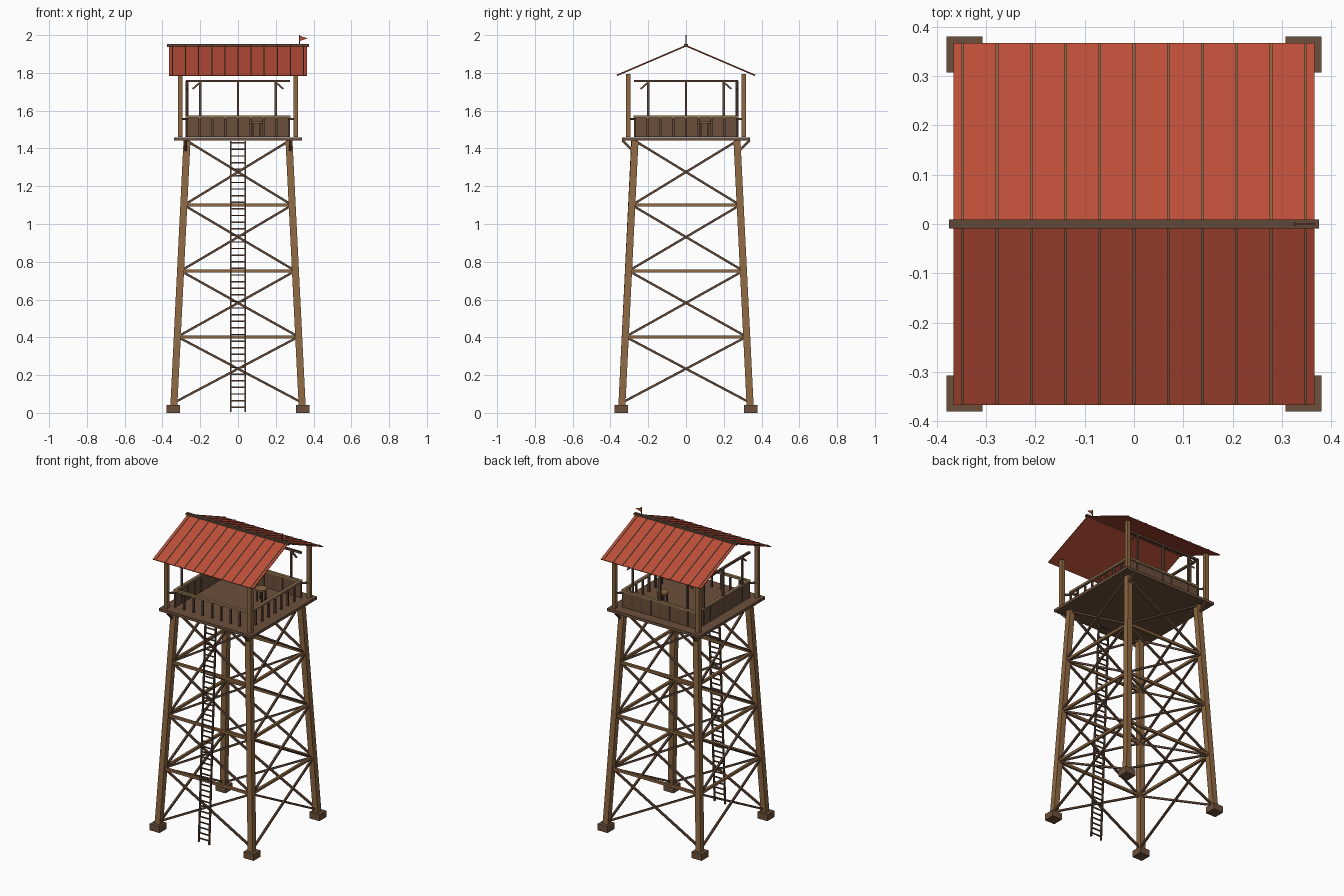
import bpy
import bmesh
from mathutils import Vector, Matrix

cube = bpy.data.objects.get("Cube")
if cube:
    bpy.data.objects.remove(cube, do_unlink=True)


def material(name, rgb):
    m = bpy.data.materials.new(name)
    m.use_nodes = True
    m.diffuse_color = (*rgb, 1)
    bsdf = m.node_tree.nodes["Principled BSDF"]
    bsdf.inputs["Base Color"].default_value = (*rgb, 1)
    bsdf.inputs["Roughness"].default_value = 0.9
    return m


WOOD = material("warm wood", (0.27, 0.14, 0.055))
DARK = material("dark timber", (0.12, 0.065, 0.04))
PLANK = material("plank brown", (0.15, 0.08, 0.045))
RAIL = material("pale rail wood", (0.30, 0.19, 0.09))
RED = material("roof red", (0.50, 0.075, 0.04))
BATTEN = material("batten brown", (0.25, 0.12, 0.065))


def make(name, bm, mat):
    bmesh.ops.recalc_face_normals(bm, faces=bm.faces)
    mesh = bpy.data.meshes.new(name)
    bm.to_mesh(mesh)
    bm.free()
    mesh.materials.append(mat)
    obj = bpy.data.objects.new(name, mesh)
    bpy.context.collection.objects.link(obj)
    return obj


def beam(bm, a, b, w, h=None):
    """Rectangular timber from a to b, w wide and h deep."""
    a, b = Vector(a), Vector(b)
    d = (b - a).normalized()
    ref = Vector((0, 1, 0)) if abs(d.z) > 0.9 else Vector((0, 0, 1))
    side = ref.cross(d).normalized()
    rot = Matrix((side, d.cross(side), d)).transposed().to_4x4()
    size = Matrix.Diagonal((w, h or w, (b - a).length, 1))
    bmesh.ops.create_cube(bm, size=1, matrix=Matrix.Translation((a + b) / 2) @ rot @ size)


def beams(name, mat, items):
    bm = bmesh.new()
    for item in items:
        beam(bm, *item)
    return make(name, bm, mat)


def box(bm, centre, size):
    bmesh.ops.create_cube(bm, size=1, matrix=Matrix.Translation(centre) @ Matrix.Diagonal((*size, 1)))


def on_side(k, u, out, z):
    """Point on side k: 0 front, 1 right, 2 back, 3 left."""
    return Matrix.Rotation(k * 1.5707963, 3, 'Z') @ Vector((u, -out, z))


def spread(z):
    """Half distance between the leaning legs at height z."""
    return 0.34 - 0.07 * z / 1.44


CORNERS = [(sx, sy) for sx in (-1, 1) for sy in (-1, 1)]
SIDES = range(4)
LEVELS = [0.055, 0.403, 0.752, 1.10, 1.44]
DECK = 1.46
R = 0.27

# Footings and leaning legs
bm = bmesh.new()
for sx, sy in CORNERS:
    box(bm, (sx * 0.343, sy * 0.343, 0.021), (0.073, 0.073, 0.042))
make("footings", bm, PLANK)
beams("legs", WOOD, [((sx * spread(0), sy * spread(0), 0.03),
                      (sx * spread(1.44), sy * spread(1.44), 1.44), 0.037)
                     for sx, sy in CORNERS])

# Level girts and cross braces on all four sides
beams("girts", WOOD, [(on_side(k, -spread(z), spread(z), z), on_side(k, spread(z), spread(z), z), 0.016)
                      for k in SIDES for z in LEVELS[1:4]])
braces = []
for k in SIDES:
    for lo, hi in zip(LEVELS, LEVELS[1:]):
        for s in (-1, 1):
            out = 0.006 * s
            braces.append((on_side(k, -s * spread(lo), spread(lo) + out, lo),
                           on_side(k, s * spread(hi), spread(hi) + out, hi), 0.012))
beams("cross_braces", DARK, braces)

# Ladder leaning along the front
def ladder_point(x, z):
    return (x, -spread(z) - 0.014, z)

beams("ladder_stiles", DARK, [(ladder_point(s * 0.038, 0.005), ladder_point(s * 0.038, 1.44), 0.008, 0.012)
                              for s in (-1, 1)])
beams("ladder_rungs", DARK, [(ladder_point(-0.038, 0.03 + i * 0.035), ladder_point(0.038, 0.03 + i * 0.035), 0.007)
                             for i in range(41)])

# Platform and its brackets
bm = bmesh.new()
box(bm, (0, 0, 1.45), (0.68, 0.68, 0.018))
make("platform", bm, PLANK)
beams("platform_brackets", DARK, [((sx * 0.277, sy * 0.272, 1.378), (sx * 0.277, sy * 0.337, 1.443), 0.014)
                                  for sx, sy in CORNERS])

# Roof posts at the platform corners
beams("roof_posts", WOOD, [((sx * 0.306, sy * 0.306, DECK), (sx * 0.306, sy * 0.306, 1.795), 0.025)
                           for sx, sy in CORNERS])

# Railing on all sides, with ties to the roof posts
beams("top_rails", RAIL, [(on_side(k, -R - 0.006, R, 1.569), on_side(k, R + 0.006, R, 1.569), 0.018, 0.013)
                          for k in SIDES])
beams("balusters", DARK, [(on_side(k, (i / 4 - 1) * R, R, DECK), on_side(k, (i / 4 - 1) * R, R, 1.564), 0.011)
                          for k in SIDES for i in range(9)])
beams("rail_ties", DARK, [((sx * R, sy * R, 1.555), (sx * 0.3, sy * 0.3, 1.555), 0.01)
                          for sx, sy in CORNERS])

# Solid half walls on the back and the right-hand side
beams("half_walls", PLANK, [(on_side(k, -R, R, 1.51), on_side(k, R, R, 1.51), 0.006, 0.1)
                            for k in (2, 3)])

# Open window frames above the half walls
frame = [((-R, R, DECK), (-R, R, 1.757), 0.014)]
for k in (2, 3):
    frame.append((on_side(k, -R - 0.005, R, 1.757), on_side(k, R + 0.005, R, 1.757), 0.013))
    for u in (-0.2, 0, 0.2):
        frame.append((on_side(k, u, R, DECK), on_side(k, u, R, 1.757), 0.012))
    for s in (-1, 1):
        frame.append((on_side(k, s * 0.2, R, 1.75), on_side(k, s * 0.24, R, 1.715), 0.009))
beams("window_frames", DARK, frame)

# Small round lookout table
bm = bmesh.new()
bmesh.ops.create_cone(bm, cap_ends=True, segments=12, radius1=0.036, radius2=0.036, depth=0.012,
                      matrix=Matrix.Translation((0.1, 0.1, 1.537)))
make("table_top", bm, WOOD)
beams("table_legs", DARK, [((0.1 + sx * 0.018, 0.1 + sy * 0.018, DECK),
                            (0.1 + sx * 0.018, 0.1 + sy * 0.018, 1.532), 0.008) for sx, sy in CORNERS])

# Gable roof sheets, battens and ridge
EAVE, EAVE_Z, RIDGE_Z = 0.366, 1.785, 1.942
beams("roof_sheets", RED, [((0, 0, RIDGE_Z), (0, s * EAVE, EAVE_Z), 0.732, 0.005) for s in (-1, 1)])
beams("roof_battens", BATTEN, [((x * 0.0694, 0, RIDGE_Z + 0.003), (x * 0.0694, s * EAVE, EAVE_Z + 0.003), 0.006, 0.006)
                               for s in (-1, 1) for x in range(-5, 6)])
beams("ridge_beam", DARK, [((-0.375, 0, 1.945), (0.375, 0, 1.945), 0.019, 0.014)])

# Pennant on the ridge
beams("flag_pole", DARK, [((0.325, 0, 1.945), (0.325, 0, 2.0), 0.006)])
bm = bmesh.new()
tri = [bm.verts.new(p) for p in ((0.325, -0.001, 1.997), (0.325, -0.001, 1.968), (0.368, -0.001, 1.983))]
face = bm.faces.new(tri)
top = bmesh.ops.extrude_face_region(bm, geom=[face])
for v in top["geom"]:
    if isinstance(v, bmesh.types.BMVert):
        v.co.y += 0.002
make("pennant", bm, RED)
